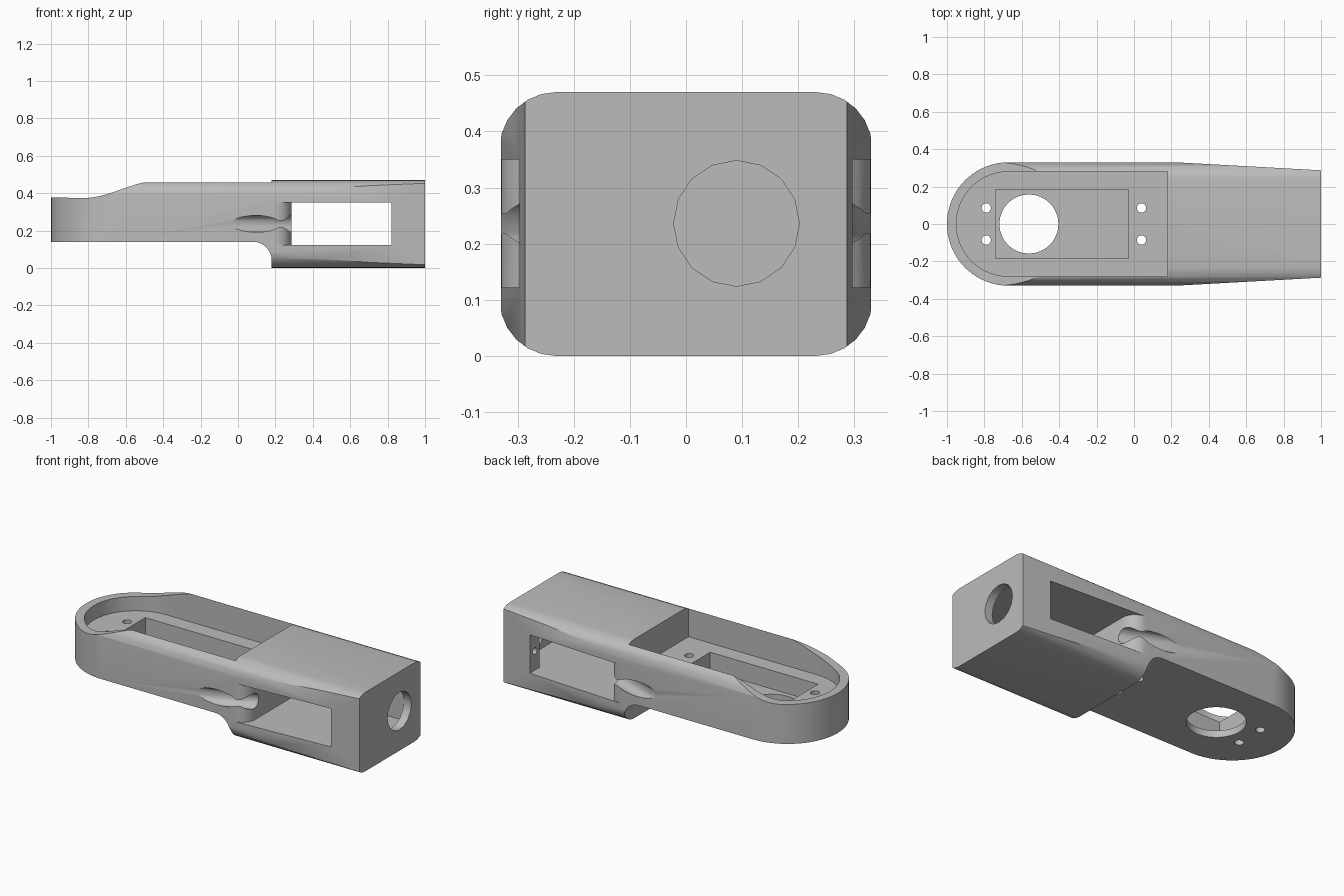
import bpy, bmesh, math
from mathutils import Vector, Matrix

cube = bpy.data.objects.get("Cube")
if cube:
    bpy.data.objects.remove(cube, do_unlink=True)

grey = bpy.data.materials.new("plain_grey")
grey.use_nodes = True
colour = (0.5, 0.5, 0.5, 1)
grey.diffuse_color = colour
grey.node_tree.nodes["Principled BSDF"].inputs["Base Color"].default_value = colour


def arc(cx, cy, r, start, end, n):
    """Points along a circular arc, angles in degrees."""
    angles = [math.radians(start + (end - start) * i / n) for i in range(n + 1)]
    return [(cx + r * math.cos(a), cy + r * math.sin(a)) for a in angles]


def to_object(name, bm):
    bmesh.ops.recalc_face_normals(bm, faces=bm.faces[:])
    mesh = bpy.data.meshes.new(name)
    bm.to_mesh(mesh)
    bm.free()
    mesh.materials.append(grey)
    ob = bpy.data.objects.new(name, mesh)
    bpy.context.collection.objects.link(ob)
    return ob


def prism(name, pts, axis, lo, hi):
    """Extrude a closed profile along x (y,z points), y (x,z) or z (x,y)."""
    place = {"x": lambda a, b, t: (t, a, b),
             "y": lambda a, b, t: (a, t, b),
             "z": lambda a, b, t: (a, b, t)}[axis]
    bm = bmesh.new()
    face = bm.faces.new([bm.verts.new(place(a, b, lo)) for a, b in pts])
    out = bmesh.ops.extrude_face_region(bm, geom=[face])
    verts = [g for g in out["geom"] if isinstance(g, bmesh.types.BMVert)]
    bmesh.ops.translate(bm, verts=verts, vec=place(0, 0, hi - lo))
    return to_object(name, bm)


def rect(a0, a1, b0, b1):
    return [(a0, b0), (a1, b0), (a1, b1), (a0, b1)]


def circle(a, b, r, n):
    return arc(a, b, r, 0, 360, n)[:-1]


def rod(name, start, end, r, n):
    start, end = Vector(start), Vector(end)
    d = end - start
    turn = d.to_track_quat("Z", "Y").to_matrix().to_4x4()
    bm = bmesh.new()
    bmesh.ops.create_cone(bm, cap_ends=True, segments=n, radius1=r, radius2=r,
                          depth=d.length,
                          matrix=Matrix.Translation((start + end) / 2) @ turn)
    return to_object(name, bm)


def combine(body, tool, operation="DIFFERENCE"):
    mod = body.modifiers.new("shape", "BOOLEAN")
    mod.operation = operation
    mod.solver = "EXACT"
    mod.object = tool
    bpy.context.view_layer.objects.active = body
    bpy.ops.object.modifier_apply(modifier=mod.name)
    bpy.data.objects.remove(tool, do_unlink=True)


# Body: round-ended tapering plan crossed with a rounded box section
plan = arc(-0.67, 0, 0.33, 90, 270, 40) + [(0.22, -0.33), (1, -0.287),
                                           (1, 0.287), (0.22, 0.33)]
body = prism("arm_link", plan, "z", 0, 0.47)
R = 0.1
section = (arc(0.232, 0.37, R, 0, 90, 6) + arc(-0.232, 0.37, R, 90, 180, 6)
           + arc(-0.232, R, R, 180, 270, 6) + arc(0.232, R, R, 270, 360, 6))
combine(body, prism("section", section, "x", -1.2, 1.2), "INTERSECT")

# Raised underside with a rounded step
under = [(-1.2, -0.2), (0.18, -0.2)] + arc(0.08, 0.04, R, 0, 90, 8) + [(-1.2, 0.14)]
combine(body, prism("under_cut", under, "y", -0.5, 0.5))

# Rim sweeping down to the round end
steps = 12
sweep = []
for i in range(steps + 1):
    t = i / steps
    sweep.append((-0.82 + 0.39 * t, 0.374 + 0.092 * t * t * (3 - 2 * t)))
rim = [(-1.2, 0.6), (-1.2, 0.38), (-0.95, 0.376)] + sweep + [(-0.41, 0.6)]
combine(body, prism("rim_cut", rim, "y", -0.5, 0.5))

# Recessed tray, motor pocket and shaft opening
tray = arc(-0.67, 0, 0.28, 90, 270, 32) + [(0.18, -0.28), (0.18, 0.28)]
combine(body, prism("tray", tray, "z", 0.29, 0.7))
combine(body, prism("pocket", rect(-0.74, -0.03, -0.185, 0.185), "z", 0.18, 0.5))
combine(body, prism("shaft_opening", circle(-0.562, 0, 0.158, 32), "z", 0, 0.3))

# Side window with a rounded inner boss
r = 0.085
window = ([(0.82, -0.5), (0.82, 0.5), (0.2, 0.5)]
          + [(0.2, 0.33)] + arc(0.2, 0.245, r, 80, 0, 8)
          + arc(0.2, -0.245, r, 0, -80, 8) + [(0.2, -0.33), (0.2, -0.5)])
combine(body, prism("window", window, "z", 0.122, 0.35))

# End motor pocket and its shaft opening
combine(body, prism("end_pocket", rect(-0.205, 0.205, 0.122, 0.35), "x", 0.75, 0.95))
combine(body, prism("end_opening", circle(0.09, 0.236, 0.112, 16), "x", 0.9, 1.1))

# Screw holes and cable grooves, mirrored on both sides
for side in (-1, 1):
    for x in (-0.79, 0.04):
        combine(body, prism("screw_hole", circle(x, side * 0.086, 0.025, 16), "z", 0, 0.5))
    combine(body, prism("end_screw_hole", circle(side * 0.25, 0.236, 0.02, 12),
                        "x", 0.8, 0.93))
    combine(body, rod("cable_groove", (-0.2, side * 0.437, 0.236),
                      (0.36, side * 0.233, 0.236), 0.045, 20))

# Smooth the curves, keep the edges crisp
bpy.ops.object.select_all(action="DESELECT")
body.select_set(True)
bpy.context.view_layer.objects.active = body
bpy.ops.object.shade_smooth_by_angle(angle=math.radians(30))
